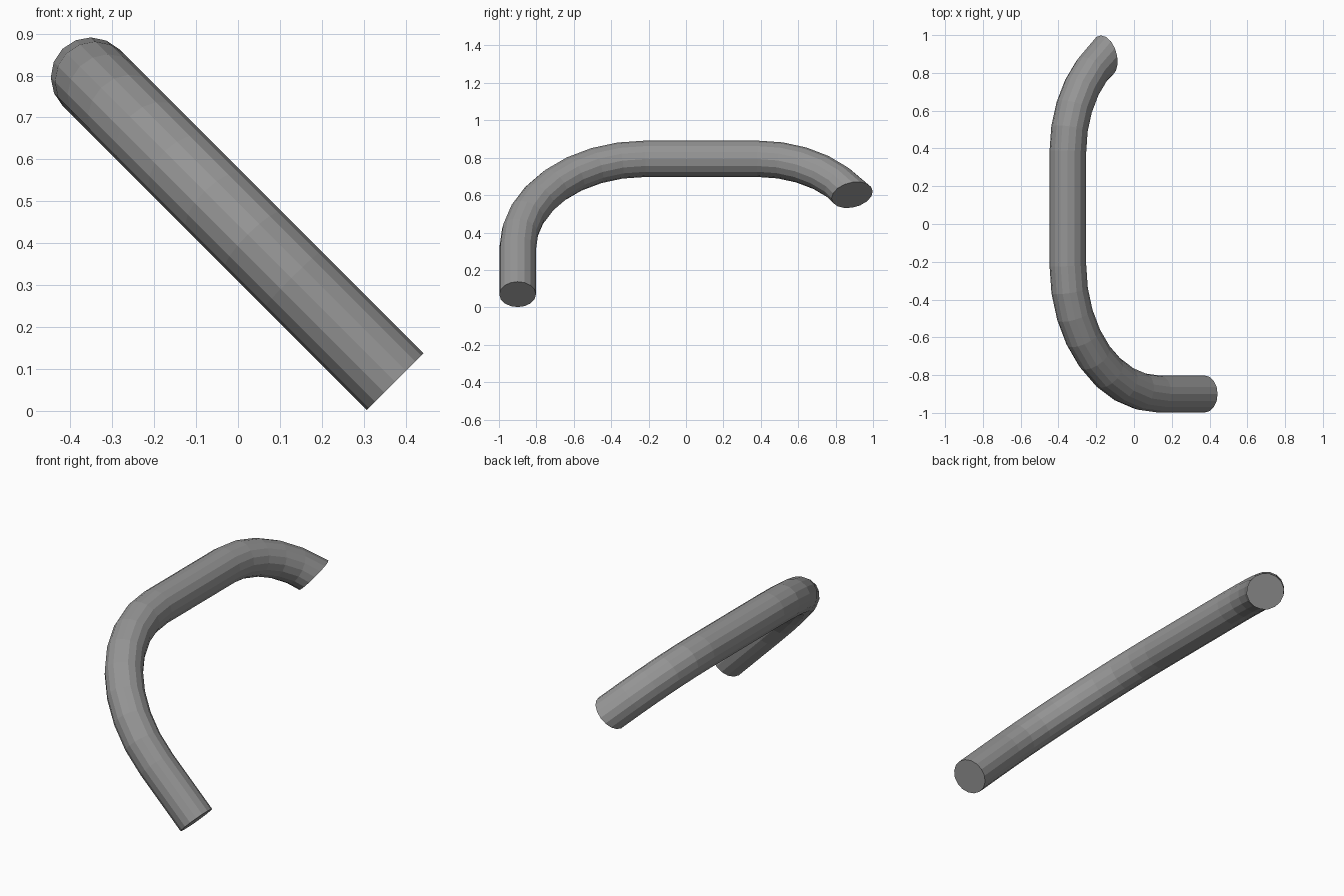
import bpy, bmesh
from math import sin, cos, pi, radians
from mathutils import Vector

if "Cube" in bpy.data.objects:
    bpy.data.objects.remove(bpy.data.objects["Cube"])

SIDES, R_PLANE, R_NORMAL = 16, 0.098, 0.096
ORIGIN = Vector((-0.35, 0, 0.794))
DOWN = Vector((1, 0, -1)).normalized()    # slope direction of the tilted plane
SIDE = Vector((0, 1, 0))
NORMAL = Vector((1, 0, 1)).normalized()


def arc(y, radius, angle, steps, sign):
    """Bend leaving the straight grip at y, in (down, side) coordinates."""
    out = []
    for i in range(steps + 1):
        a = angle * i / steps
        out.append(Vector((radius * (1 - cos(a)), y + sign * radius * sin(a))))
    return out


# Centre line: lower leg, wide bend, straight grip, short bend
path = [Vector((1.025, -0.9))]
path += reversed(arc(-0.22, 0.68, pi / 2, 8, -1))
path += arc(0.385, 0.60, radians(57), 5, 1)

# Mitred rings along the centre line, with a slanted cut at the far end
bm = bmesh.new()
rings = []
for i, p in enumerate(path):
    t_in = (p - path[i - 1]).normalized() if i else (path[1] - p).normalized()
    if i == len(path) - 1:
        n, radius = Vector((sin(radians(77)), cos(radians(77)))), 0.113
    else:
        n = (t_in + (path[i + 1] - p).normalized()).normalized()
        radius = R_PLANE / n.dot(t_in)
    across = (DOWN * -n.y + SIDE * n.x) * radius
    centre = ORIGIN + DOWN * p.x + SIDE * p.y
    ring = []
    for k in range(SIDES):
        a = 2 * pi * k / SIDES
        ring.append(bm.verts.new(centre + across * cos(a) + NORMAL * (R_NORMAL * sin(a))))
    rings.append(ring)

# Tube walls and end caps
for a, b in zip(rings, rings[1:]):
    for k in range(SIDES):
        j = (k + 1) % SIDES
        bm.faces.new((a[k], a[j], b[j], b[k]))
bm.faces.new(rings[0])
bm.faces.new(rings[-1])
bmesh.ops.recalc_face_normals(bm, faces=bm.faces[:])

mesh = bpy.data.meshes.new("bent_tube")
bm.to_mesh(mesh)
bm.free()
tube = bpy.data.objects.new("bent_tube", mesh)
bpy.context.collection.objects.link(tube)

# Dark grey finish
grey = bpy.data.materials.new("dark_grey")
grey.diffuse_color = (0.3, 0.3, 0.3, 1)
grey.use_nodes = True
grey.node_tree.nodes["Principled BSDF"].inputs["Base Color"].default_value = grey.diffuse_color
mesh.materials.append(grey)
